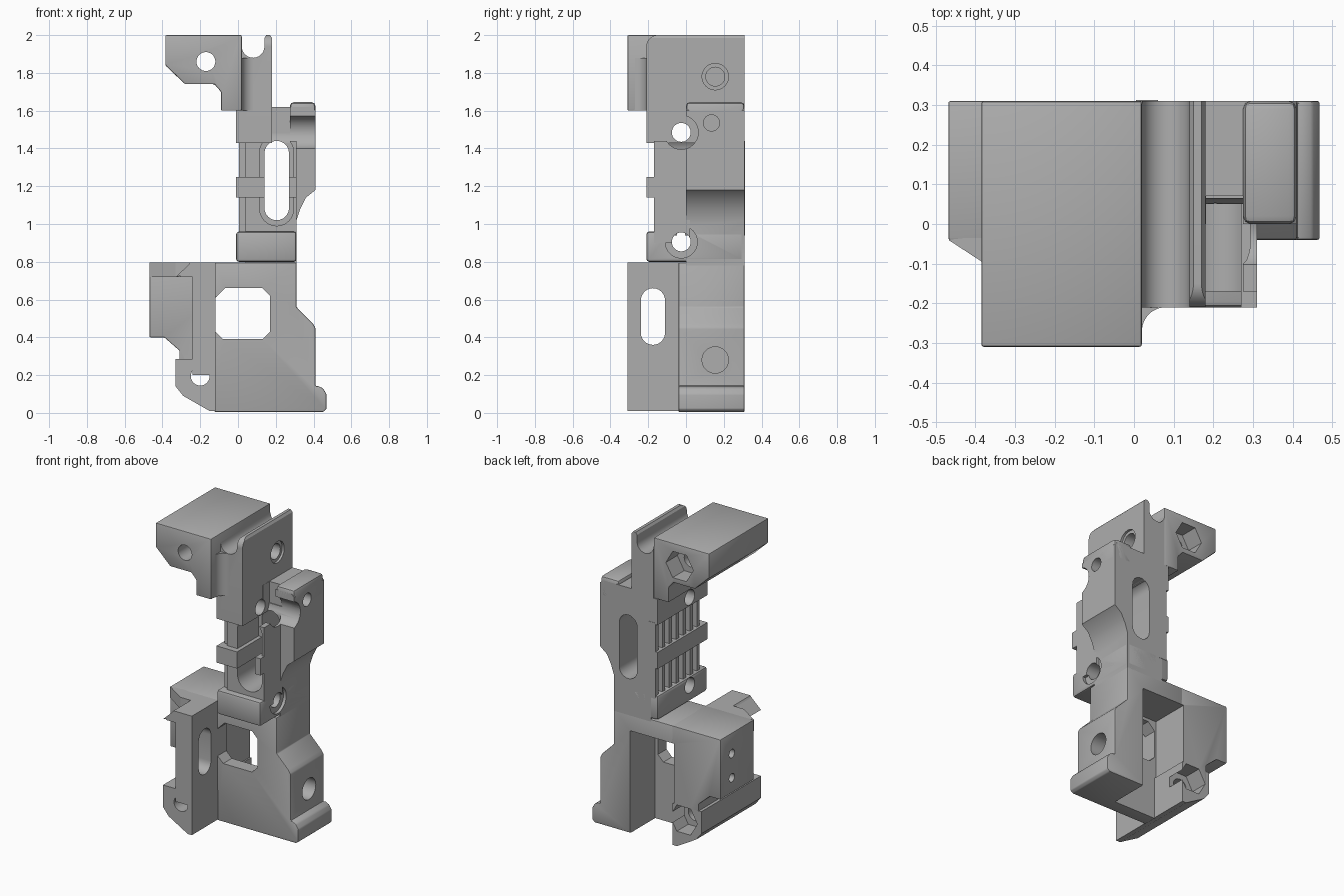
import bpy, bmesh, math
from mathutils import Vector

if "Cube" in bpy.data.objects:
    bpy.data.objects.remove(bpy.data.objects["Cube"], do_unlink=True)

GREY = (0.42, 0.42, 0.42, 1)
mat = bpy.data.materials.new("plain grey")
mat.use_nodes = True
mat.diffuse_color = GREY
for node in mat.node_tree.nodes:
    if node.type == "BSDF_PRINCIPLED":
        node.inputs["Base Color"].default_value = GREY
        node.inputs["Roughness"].default_value = 0.6

PLACE = {"x": lambda a, b, d: Vector((d, a, b)),
         "y": lambda a, b, d: Vector((a, d, b)),
         "z": lambda a, b, d: Vector((a, b, d))}


def apply(obj, mod):
    bpy.context.view_layer.objects.active = obj
    bpy.ops.object.modifier_apply(modifier=mod.name)


def prism(name, pts, axis, lo, hi, bevel=0):
    """Extrude a flat outline along an axis."""
    bm = bmesh.new()
    rings = [[bm.verts.new(PLACE[axis](a, b, d)) for a, b in pts] for d in (lo, hi)]
    bm.faces.new(rings[0])
    bm.faces.new(rings[1])
    n = len(pts)
    for i in range(n):
        j = (i + 1) % n
        bm.faces.new((rings[0][i], rings[0][j], rings[1][j], rings[1][i]))
    bmesh.ops.recalc_face_normals(bm, faces=bm.faces)
    mesh = bpy.data.meshes.new(name)
    bm.to_mesh(mesh)
    bm.free()
    mesh.materials.append(mat)
    obj = bpy.data.objects.new(name, mesh)
    bpy.context.collection.objects.link(obj)
    if bevel:
        mod = obj.modifiers.new("bevel", "BEVEL")
        mod.width, mod.segments, mod.limit_method = bevel, 2, "ANGLE"
        apply(obj, mod)
    return obj


def rect(a0, a1, b0, b1):
    return [(a0, b0), (a1, b0), (a1, b1), (a0, b1)]


def box(name, x, y, z, bevel=0):
    return prism(name, rect(*x, *z), "y", *y, bevel)


def arc(a, b, r, start, end, n=12):
    angles = [math.radians(start + (end - start) * i / n) for i in range(n + 1)]
    return [(a + r * math.cos(t), b + r * math.sin(t)) for t in angles]


def circle(a, b, r, n=32):
    return arc(a, b, r, 0, 360 - 360 / n, n - 1)


def stadium(a, b0, b1, r):
    return arc(a, b0 + r, r, 180, 360) + arc(a, b1 - r, r, 0, 180)


def cut(parts, pts, axis, lo, hi):
    """Cut a prism out of each listed part."""
    cutter = prism("cutter", pts, axis, lo, hi)
    cutter.hide_render = True
    for part in parts:
        mod = part.modifiers.new("cut", "BOOLEAN")
        mod.operation, mod.solver, mod.object = "DIFFERENCE", "EXACT", cutter
        apply(part, mod)
    bpy.data.objects.remove(cutter, do_unlink=True)


# Upper mounting block, and the fillet joining it to the column
upper_block = prism("upper_block", [
    (-.385, 2), (.02, 2), (.02, 1.6), (-.09, 1.6), (-.09, 1.7),
    (-.125, 1.74), (-.28, 1.74), (-.385, 1.84)], "y", -.31, .31, .007)
fillet = prism("block_fillet", arc(.08, -.27, .06, 180, 90)
               + [(.08, -.15), (.01, -.15), (.01, -.305)], "z", 1.6, 1.88)

# Column head with a round cable groove and a thin fin
column_head = prism("column_head", [
    (-.01, 1.43), (.18, 1.43), (.18, 1.985), (.17, 2), (.15, 2), (.14, 1.985)]
    + arc(.08, 1.94, .06, 0, -180) + [(.02, 1.6), (-.01, 1.6)], "y", -.21, .31)
cut([column_head], [(-.25, 2.05), (-.15, 2.05)] + arc(-.15, 1.94, .06, 90, 180)
    + [(-.25, 1.94)], "x", -.1, .3)

# Column middle, cross bands and the plate behind
column_middle = box("column_middle", (.04, .31), (-.17, .02), (.9, 1.44))
middle_band = box("middle_band", (-.01, .31), (-.21, .31), (1.14, 1.25))
lower_band = box("lower_band", (-.01, .31), (-.21, .31), (.8, .96), .015)
back_plate = prism("back_plate", [
    (.04, .78), (.31, .78), (.31, 1.02), (.33, 1.08), (.36, 1.14), (.41, 1.18),
    (.41, 1.6), (.39, 1.62), (.1, 1.62), (.1, 1.45), (.04, 1.45)], "y", 0, .31)
side_cap = box("side_cap", (.275, .41), (0, .31), (1.5, 1.645), .02)
column = [column_head, column_middle, middle_band, lower_band, back_plate, side_cap]

# Front channel and the long slot through the plate
cut([column_middle, back_plate], stadium(.205, .99, 1.47, .09), "y", -.4, .05)
cut([column_middle], rect(.18, .275, 1.2, 1.6), "y", -.4, .05)
cut([column_middle, middle_band, lower_band, back_plate],
    stadium(.205, 1.02, 1.44, .065), "y", -.5, .5)
cut([back_plate], rect(.181, .275, 1.48, 1.8), "y", -.2, .07)

# Cross holes with their counterbores
cut([column_middle, back_plate, side_cap], circle(-.025, 1.485, .09), "x", .181, .6)
cut([lower_band, back_plate], circle(-.025, .905, .085), "x", .29, .6)
for z in (1.485, .905):
    cut(column, circle(-.025, z, .05), "x", -.2, .6)
cut([column_head], circle(.155, 1.78, .07), "x", .165, .3)
cut([column_head], circle(.155, 1.78, .05), "x", .07, .3)
cut([back_plate, side_cap], circle(.135, 1.535, .043), "x", .3, .6)

# Cooling ribs on the flank
for i in range(7):
    y = -.15 + .072 * i
    box(f"rib_{i + 1}", (.005, .06), (y, y + .03), (.94, 1.44))

# Lower body with side foot
lower_body = prism("lower_body", [
    (-.125, .005), (.45, .005), (.468, .02), (.468, .1), (.45, .13), (.425, .142),
    (.41, .142), (.41, .45), (.395, .475), (.31, .56), (.31, .795), (-.125, .795)],
    "y", -.04, .31, .006)
left_body = prism("left_body", [
    (-.11, .795), (-.468, .795), (-.468, .4), (-.39, .4), (-.31, .33),
    (-.31, .2), (-.11, .2)], "y", -.04, .31, .005)
foot = [(-.12, .01), (-.15, .01), (-.29, .09), (-.33, .14), (-.33, .285)]
left_foot = prism("left_foot", foot + [(-.12, .285)], "y", -.31, .31)
left_wall = prism("left_wall", [(-.24, .2), (-.24, .795), (-.12, .795), (-.12, .2)],
                  "y", -.31, 0)

# Sloped wing over the recess
wing = prism("top_wing", [(-.12, -.31), (-.33, -.31), (-.33, -.13),
                          (-.468, -.04), (-.12, 0)], "z", .72, .795)
cut([wing], [(-.5, .69), (-.33, .69), (-.25, .8), (-.25, .9), (-.5, .9)],
    "y", -.4, -.13)
prism("wing_tip", [(-.24, .795), (-.25, .795), (-.33, .72), (-.24, .74)],
      "y", -.31, -.1)

# Rear pocket, front window and wall slot
cut([lower_body, left_body], rect(-.13, .19, -.1, .68), "y", .05, .5)
cut([lower_body, left_body], [
    (-.12, .43), (-.08, .39), (.13, .39), (.17, .43), (.17, .62), (.13, .66),
    (-.07, .66), (-.12, .61)], "y", -.5, .5)
cut([left_wall], stadium(-.175, .36, .66, .064), "x", -.5, .5)
cut([lower_body], circle(.155, .28, .07), "x", .3, .6)
for z in (.66, .5):
    cut([left_body], circle(.19, z, .028), "x", -.6, -.36)

# Bolt holes with hexagonal nut seats at the rear
for parts, x, z in (([upper_block], -.17, 1.86), ([left_foot, left_body], -.2, .195)):
    cut(parts, circle(x, z, .05), "y", -.5, .5)
    cut(parts, circle(x, z, .1, 6), "y", .19, .5)

# Smooth the rounded faces, keep edges sharp
for obj in list(bpy.context.scene.objects):
    if obj.type == "MESH" and mat.name in obj.data.materials:
        bpy.ops.object.select_all(action="DESELECT")
        obj.select_set(True)
        bpy.context.view_layer.objects.active = obj
        bpy.ops.object.shade_smooth_by_angle(angle=math.radians(30))
